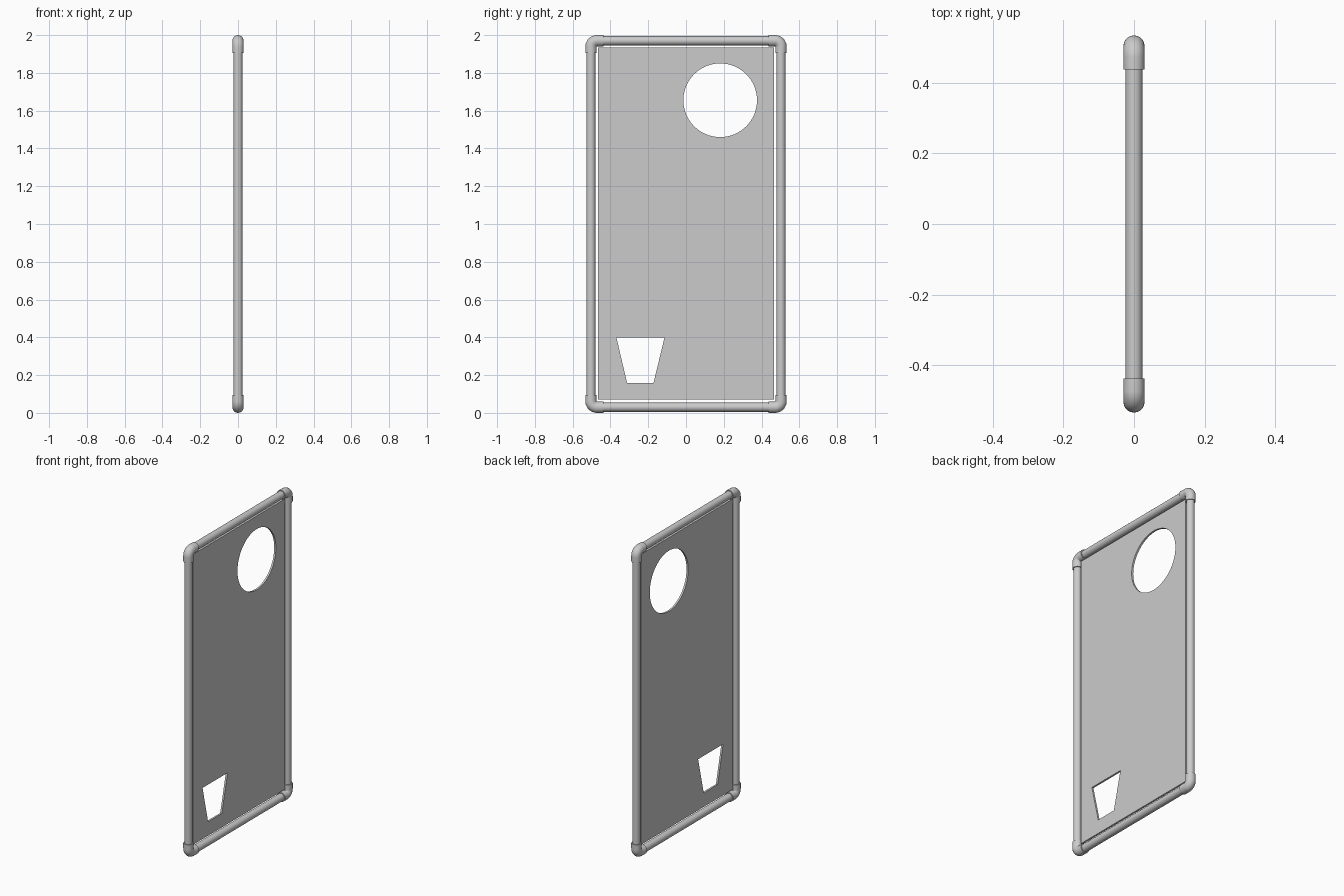
import bpy
from math import sin, cos, pi, radians

if "Cube" in bpy.data.objects:
    bpy.data.objects.remove(bpy.data.objects["Cube"])

HALF_W, Z_LOW, Z_HIGH = 0.503, 0.03, 1.97   # pipe centre lines
PIPE_R, ELBOW_R = 0.024, 0.03
BEND, ARM = 0.032, 0.066                    # elbow bend radius and arm length


def finish(obj):
    """Turn a curve object into a mesh with sharp edges kept."""
    bpy.context.collection.objects.link(obj)
    bpy.ops.object.select_all(action='DESELECT')
    obj.select_set(True)
    bpy.context.view_layer.objects.active = obj
    bpy.ops.object.convert(target='MESH')
    bpy.ops.object.shade_smooth_by_angle(angle=radians(35))


def add_spline(curve, points, cyclic=False):
    spline = curve.splines.new('POLY')
    spline.points.add(len(points) - 1)
    for p, co in zip(spline.points, points):
        p.co = (*co, 1)
    spline.use_cyclic_u = cyclic


def tube(name, points, radius):
    curve = bpy.data.curves.new(name, 'CURVE')
    curve.dimensions = '3D'
    curve.bevel_depth = radius
    curve.bevel_resolution = 8
    curve.use_fill_caps = True
    add_spline(curve, points)
    finish(bpy.data.objects.new(name, curve))


# Pipes of the frame
for side, y in (("left", -HALF_W), ("right", HALF_W)):
    tube(f"{side}_pipe", [(0, y, Z_LOW + BEND), (0, y, Z_HIGH - BEND)], PIPE_R)
for side, z in (("bottom", Z_LOW), ("top", Z_HIGH)):
    tube(f"{side}_pipe", [(0, -HALF_W + BEND, z), (0, HALF_W - BEND, z)], PIPE_R)

# Elbow fittings at the four corners
for sy, y_name in ((-1, "left"), (1, "right")):
    for sz, z_name, z0 in ((-1, "bottom", Z_LOW), (1, "top", Z_HIGH)):
        path = [(0, ARM)]
        for i in range(13):
            a = i / 12 * pi / 2
            path.append((BEND * (1 - cos(a)), BEND * (1 - sin(a))))
        path.append((ARM, 0))
        tube(f"{z_name}_{y_name}_elbow",
             [(0, sy * (HALF_W - u), z0 - sz * v) for u, v in path], ELBOW_R)

# Thin panel with a round hole and a tapered hole
panel = bpy.data.curves.new("panel", 'CURVE')
panel.dimensions = '2D'
panel.fill_mode = 'BOTH'
panel.extrude = 0.006
add_spline(panel, [(-0.466, 0.07, 0), (0.466, 0.07, 0),
                   (0.466, 1.934, 0), (-0.466, 1.934, 0)], True)
add_spline(panel, [(0.181 + 0.195 * cos(i * pi / 32), 1.655 + 0.195 * sin(i * pi / 32), 0)
                   for i in range(64)], True)
add_spline(panel, [(-0.312, 0.159, 0), (-0.172, 0.159, 0),
                   (-0.114, 0.398, 0), (-0.368, 0.398, 0)], True)
panel_obj = bpy.data.objects.new("panel", panel)
panel_obj.rotation_euler = (pi / 2, 0, pi / 2)
finish(panel_obj)
